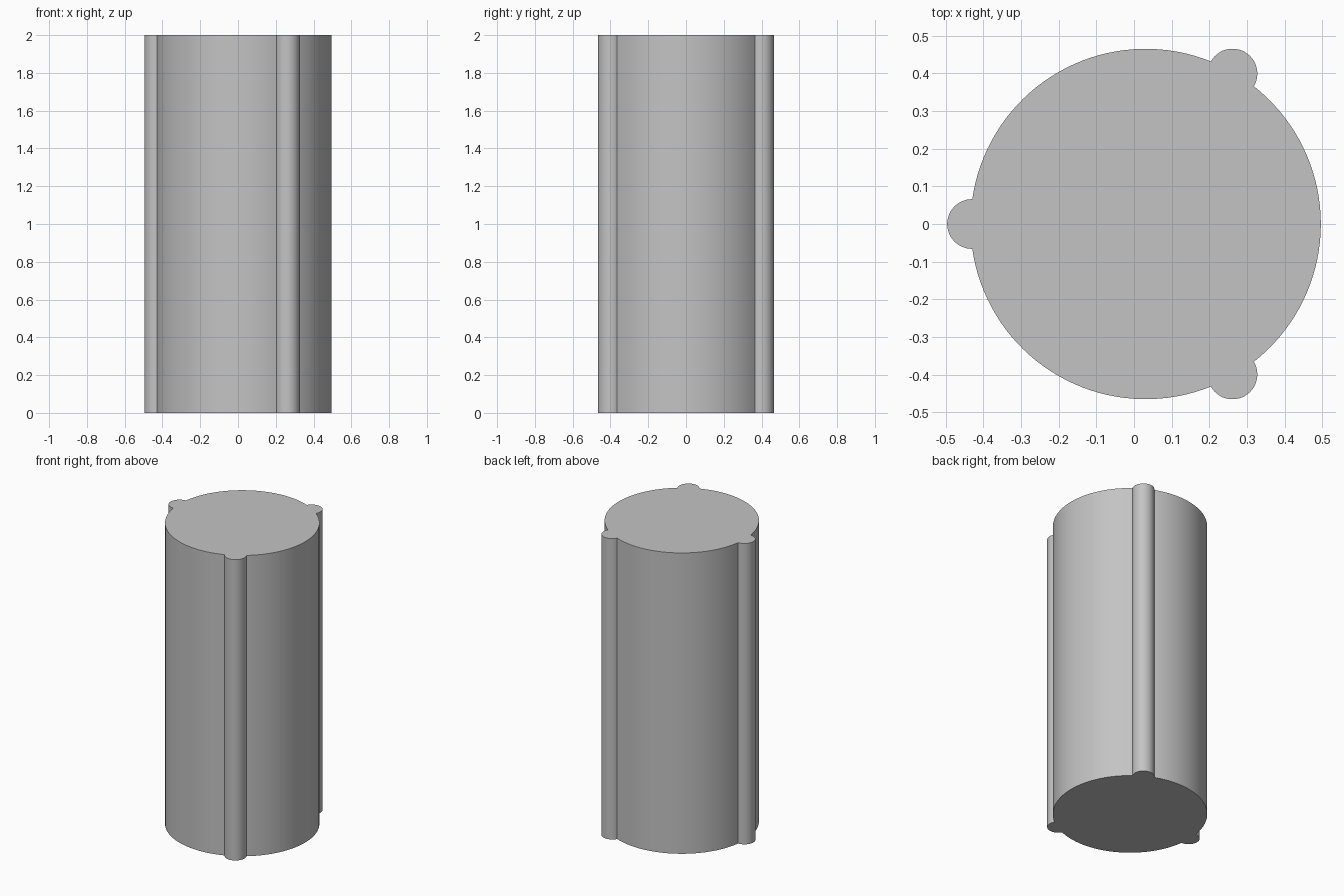
import bpy, bmesh, math
from mathutils import Vector

if "Cube" in bpy.data.objects:
    bpy.data.objects.remove(bpy.data.objects["Cube"], do_unlink=True)

HEIGHT = 2.0
BODY_R = 0.465        # main cylinder radius
RIB_R = 0.066         # rib radius
RIB_D = 0.461         # rib centre distance from the cylinder axis
AXIS_X = 0.031        # axis offset that centres the bounds

grey = bpy.data.materials.new("light_grey")
grey.use_nodes = True
colour = (0.55, 0.55, 0.55, 1)
grey.diffuse_color = colour
grey.node_tree.nodes["Principled BSDF"].inputs["Base Color"].default_value = colour


def arc(centre, radius, start, end, steps):
    """Points along an arc, without its last point."""
    for i in range(steps):
        a = start + (end - start) * i / steps
        yield centre + radius * Vector((math.cos(a), math.sin(a)))


# Where a rib circle crosses the body circle, seen from both centres
cross_x = (BODY_R ** 2 - RIB_R ** 2 + RIB_D ** 2) / (2 * RIB_D)
cross_y = math.sqrt(BODY_R ** 2 - cross_x ** 2)
body_half = math.atan2(cross_y, cross_x)
rib_half = math.atan2(cross_y, cross_x - RIB_D)

# Outline: three ribs joined by three body arcs
axis = Vector((AXIS_X, 0))
third = math.tau / 3
outline = []
for k in range(3):
    a = math.pi / 3 + k * third
    rib_centre = axis + RIB_D * Vector((math.cos(a), math.sin(a)))
    outline += arc(rib_centre, RIB_R, a - rib_half, a + rib_half, 24)
    outline += arc(axis, BODY_R, a + body_half, a + third - body_half, 36)

# Extrude the outline into the ribbed column
bm = bmesh.new()
base = bm.faces.new([bm.verts.new((p.x, p.y, 0)) for p in outline])
top = bmesh.ops.extrude_face_region(bm, geom=[base], use_keep_orig=True)
bmesh.ops.translate(bm, vec=(0, 0, HEIGHT),
                    verts=[v for v in top["geom"] if isinstance(v, bmesh.types.BMVert)])
bmesh.ops.recalc_face_normals(bm, faces=bm.faces)
mesh = bpy.data.meshes.new("ribbed_column")
bm.to_mesh(mesh)
bm.free()
mesh.materials.append(grey)

column = bpy.data.objects.new("ribbed_column", mesh)
bpy.context.collection.objects.link(column)
bpy.ops.object.select_all(action="DESELECT")
column.select_set(True)
bpy.context.view_layer.objects.active = column
bpy.ops.object.shade_smooth_by_angle(angle=math.radians(30))
